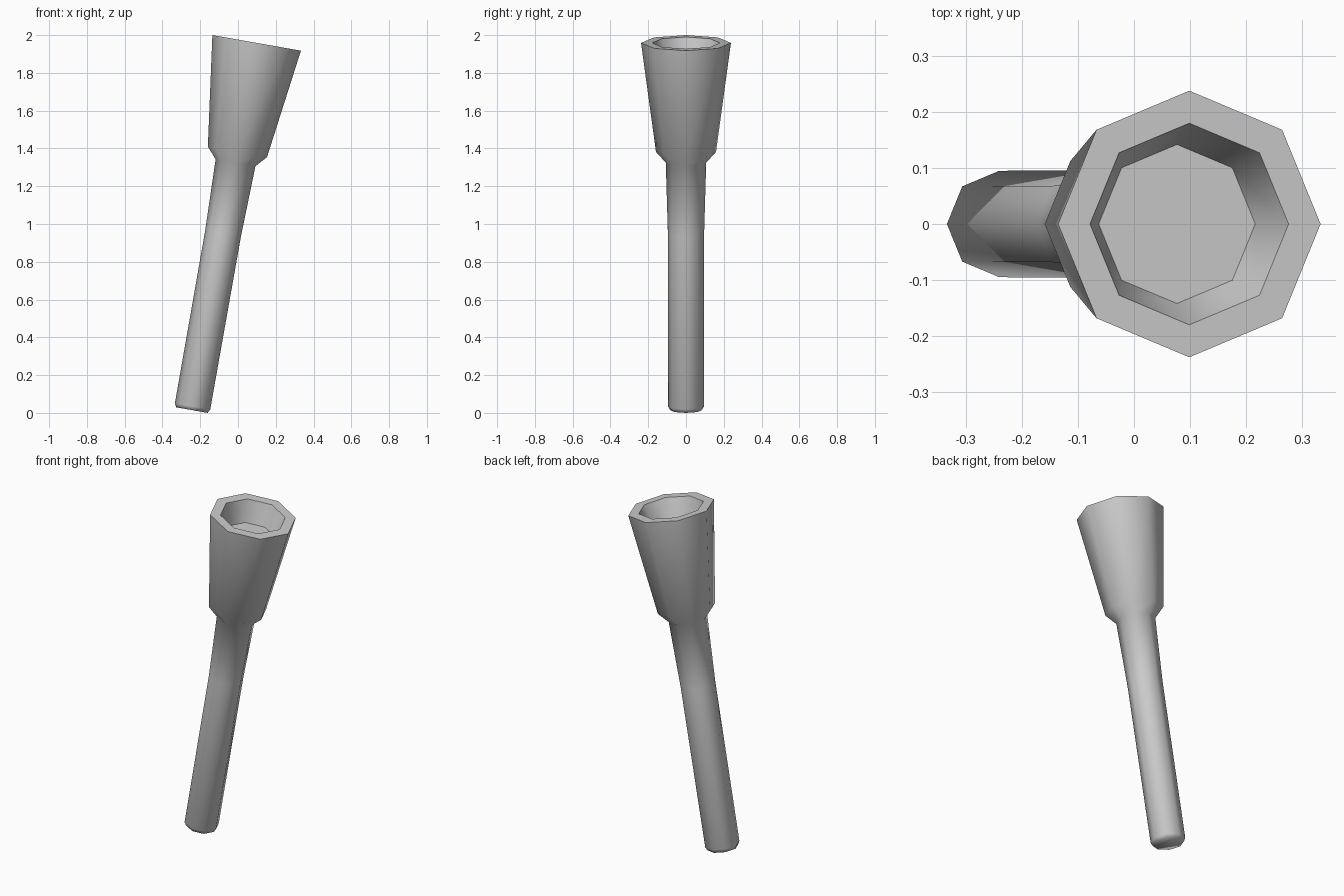
import bpy, bmesh
from math import sin, cos, pi, radians
from mathutils import Matrix

if "Cube" in bpy.data.objects:
    bpy.data.objects.remove(bpy.data.objects["Cube"])

SIDES = 8
TILT = radians(10)
LENGTH = 1.974

# (radius, distance along the axis), from the butt up and down into the cup
PROFILE = [
    (0.085, 0.0), (0.095, 0.02),        # chamfered butt
    (0.096, 0.95), (0.107, 1.33),       # shaft, flaring slightly
    (0.159, 1.388), (0.238, LENGTH),    # shoulder and head
    (0.180, LENGTH), (0.142, LENGTH - 0.127),  # rim and cup recess
]


def lathe(name, profile):
    bm = bmesh.new()
    rings = [[bm.verts.new((r * cos(2 * pi * i / SIDES), r * sin(2 * pi * i / SIDES), h))
              for i in range(SIDES)] for r, h in profile]
    for a, b in zip(rings, rings[1:]):
        for i in range(SIDES):
            j = (i + 1) % SIDES
            bm.faces.new((a[i], a[j], b[j], b[i]))
    bm.faces.new(rings[0][::-1])
    bm.faces.new(rings[-1])
    # lean the axis toward +x and set the butt on the ground
    bm.transform(Matrix.Translation((-0.244, 0, 0.0148)) @ Matrix.Rotation(TILT, 4, 'Y'))
    mesh = bpy.data.meshes.new(name)
    bm.to_mesh(mesh)
    bm.free()
    obj = bpy.data.objects.new(name, mesh)
    bpy.context.collection.objects.link(obj)
    return obj


# Torch: handle and hollow head in one turned piece
torch = lathe("torch", PROFILE)
bpy.context.view_layer.objects.active = torch
torch.select_set(True)
bpy.ops.object.shade_smooth_by_angle(angle=radians(66))
